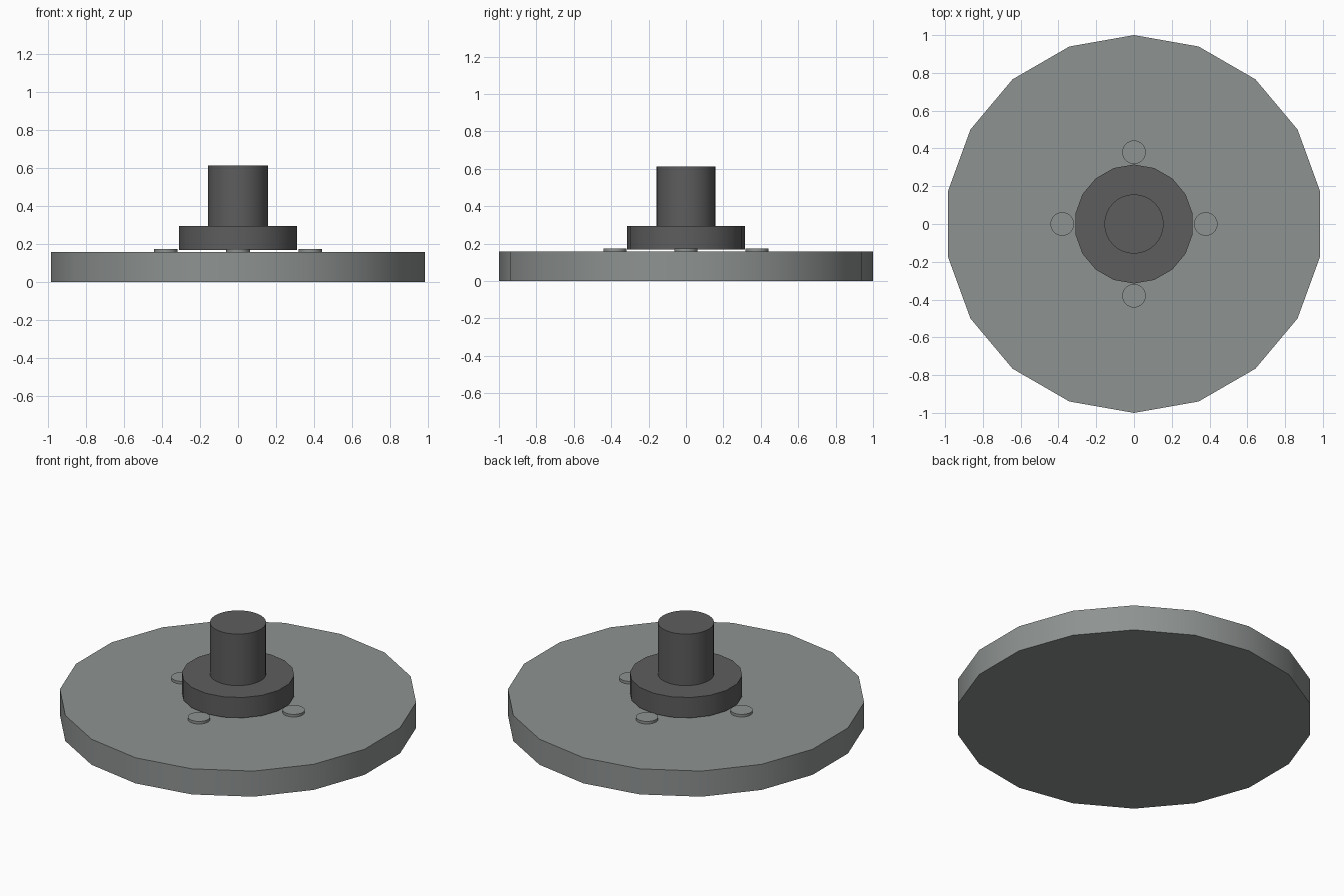
import bpy
import math

default = bpy.data.objects.get("Cube")
if default:
    bpy.data.objects.remove(default, do_unlink=True)


def make_material(name, color):
    mat = bpy.data.materials.new(name)
    mat.use_nodes = True
    mat.diffuse_color = color
    mat.node_tree.nodes["Principled BSDF"].inputs["Base Color"].default_value = color
    return mat


light_grey = make_material("light_grey", (0.27, 0.29, 0.285, 1))
dark_grey = make_material("dark_grey", (0.11, 0.11, 0.11, 1))


def disc(name, radius, bottom, top, sides, mat, x=0, y=0):
    """Upright cylinder spanning bottom to top, smooth round its side."""
    bpy.ops.mesh.primitive_cylinder_add(
        vertices=sides, radius=radius, depth=top - bottom,
        location=(x, y, (bottom + top) / 2))
    obj = bpy.context.object
    obj.name = name
    obj.data.materials.append(mat)
    bpy.ops.object.shade_smooth_by_angle(angle=math.radians(30))
    return obj


# Broad base plate
disc("base_plate", 1, 0, 0.158, 18, light_grey)

# Raised collar and post
disc("collar", 0.315, 0.168, 0.294, 18, dark_grey)
disc("post", 0.157, 0.29, 0.612, 32, dark_grey)

# Ring of four bolt heads
for i, side in enumerate(("left", "back", "right", "front")):
    angle = i * math.pi / 2
    disc(f"bolt_head_{side}", 0.062, 0.15, 0.174, 32, light_grey,
         0.38 * math.cos(angle), 0.38 * math.sin(angle))
